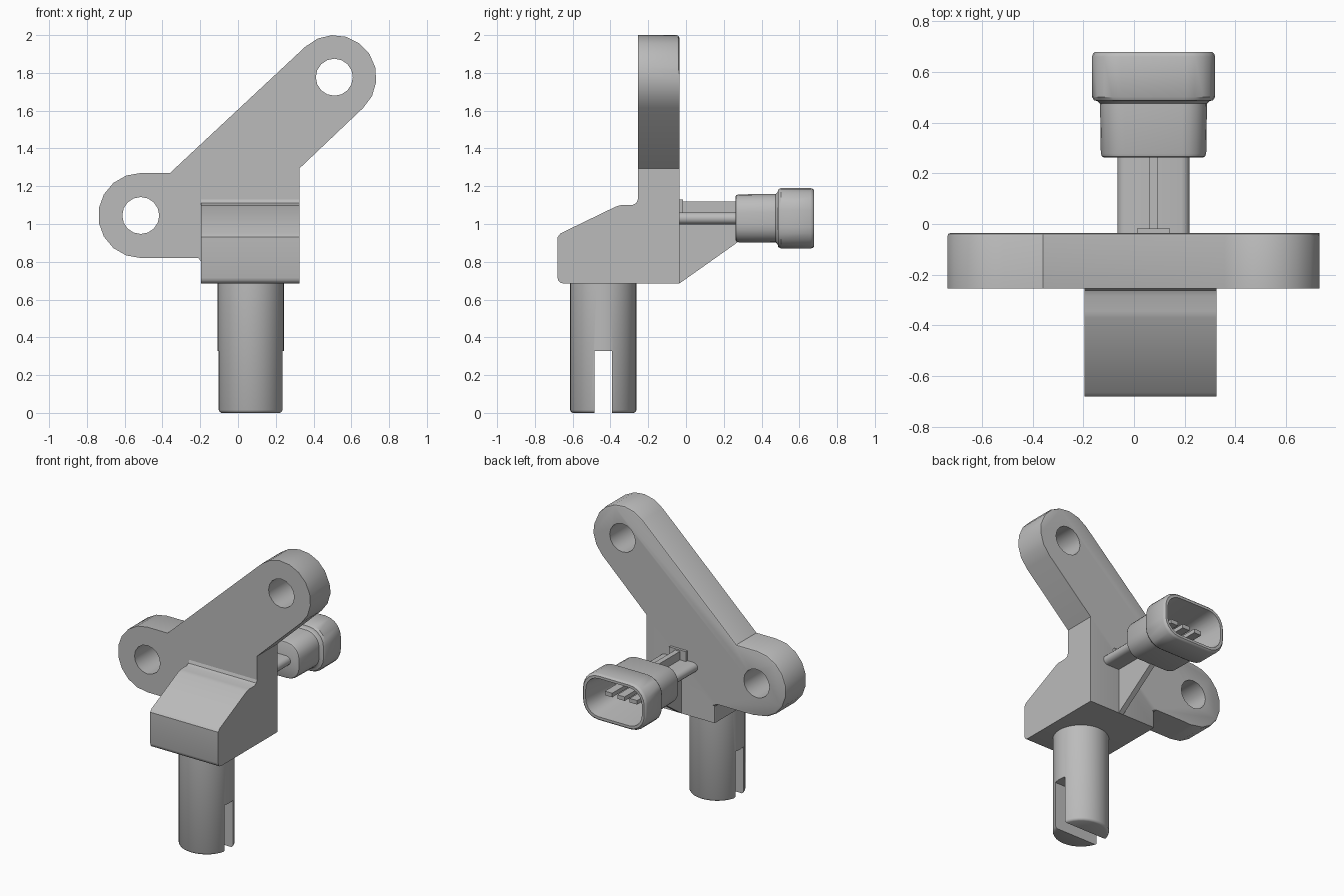
import bpy, bmesh, math
from mathutils import Vector

if "Cube" in bpy.data.objects:
    bpy.data.objects.remove(bpy.data.objects["Cube"], do_unlink=True)

grey = bpy.data.materials.new("plain grey")
grey.use_nodes = True
GREY = (0.5, 0.5, 0.5, 1)
grey.diffuse_color = GREY
grey.node_tree.nodes["Principled BSDF"].inputs["Base Color"].default_value = GREY


def finish(name, bm, smooth=True):
    bmesh.ops.recalc_face_normals(bm, faces=bm.faces)
    mesh = bpy.data.meshes.new(name)
    bm.to_mesh(mesh)
    bm.free()
    mesh.materials.append(grey)
    obj = bpy.data.objects.new(name, mesh)
    bpy.context.collection.objects.link(obj)
    bpy.ops.object.select_all(action='DESELECT')
    obj.select_set(True)
    bpy.context.view_layer.objects.active = obj
    if smooth:
        bpy.ops.object.shade_smooth_by_angle(angle=math.radians(35))
    return obj


def loft(rings):
    """Skin a list of equal-length closed rings and cap both ends."""
    bm = bmesh.new()
    loops = [[bm.verts.new(p) for p in ring] for ring in rings]
    n = len(loops[0])
    for a, b in zip(loops, loops[1:]):
        for i in range(n):
            bm.faces.new((a[i], a[(i + 1) % n], b[(i + 1) % n], b[i]))
    bm.faces.new(loops[0])
    bm.faces.new(loops[-1])
    return bm


def prism(points, axis, a, b):
    """Extrude (x, z) points along y, or (y, z) points along x."""
    if axis == 'y':
        return loft([[(u, t, v) for u, v in points] for t in (a, b)])
    return loft([[(t, u, v) for u, v in points] for t in (a, b)])


def arc(cx, cz, r, start, end, steps):
    angles = [math.radians(start + (end - start) * i / steps) for i in range(steps + 1)]
    return [(cx + r * math.cos(t), cz + r * math.sin(t)) for t in angles]


def box(name, lo, hi):
    outline = [(lo[0], lo[2]), (hi[0], lo[2]), (hi[0], hi[2]), (lo[0], hi[2])]
    return finish(name, prism(outline, 'y', lo[1], hi[1]), False)


def cut(obj, cutter):
    mod = obj.modifiers.new("cut", 'BOOLEAN')
    mod.operation = 'DIFFERENCE'
    mod.solver = 'EXACT'
    mod.object = cutter
    bpy.context.view_layer.objects.active = obj
    bpy.ops.object.modifier_apply(modifier=mod.name)
    bpy.data.objects.remove(cutter, do_unlink=True)


# Mounting plate with two rounded lugs
FRONT, BACK = -0.255, -0.035
LUGS = [(0.51, 1.777), (-0.515, 1.045)]
outline = arc(*LUGS[0], 0.223, -46.5, 133.5, 9)
outline += [(-0.36, 1.27)]
outline += arc(*LUGS[1], 0.225, 90, 270, 9)
outline += [(-0.21, 0.82), (-0.195, 0.8), (-0.195, 0.685), (0.325, 0.685), (0.325, 1.294)]
bm = prism(outline, 'y', FRONT, BACK)
bm.normal_update()
bmesh.ops.recalc_face_normals(bm, faces=bm.faces)


def soft_edge(edge):
    at_back = all(abs(v.co.y - BACK) < 1e-4 for v in edge.verts)
    n = sum((f.normal for f in edge.link_faces), Vector())
    return at_back and (n.z > 0.1 or n.x < -0.1)


bmesh.ops.bevel(bm, geom=[e for e in bm.edges if soft_edge(e)],
                offset=0.014, segments=2, profile=0.5, affect='EDGES')
plate = finish("mounting_plate", bm)
for cx, cz in LUGS:
    hole = finish("hole_cutter", prism(arc(cx, cz, 0.098, 0, 337.5, 15), 'y', -0.5, 0.2))
    hole.hide_render = True
    cut(plate, hole)
plate.select_set(True)
bpy.ops.object.shade_smooth_by_angle(angle=math.radians(35))

# Sloped sensor body in front of the plate
side = [(FRONT, 0.685), (FRONT, 1.13), (-0.263, 1.11), (-0.285, 1.1), (-0.345, 1.1), (-0.37, 1.093),
        (-0.665, 0.95), (-0.68, 0.93)]
side += arc(-0.65, 0.715, 0.03, 180, 270, 3)
finish("sensor_body", prism(side, 'x', -0.195, 0.325))

# Slotted shaft hanging from the body
SX, SY = 0.067, -0.438
rings = []
for z, r in [(0, 0.162), (0.005, 0.171), (0.015, 0.176), (0.69, 0.176)]:
    rings.append([(x, y, z) for x, y in arc(SX, SY, r, 0, 348.75, 31)])
shaft = finish("slotted_shaft", loft(rings))
slot = box("slot_cutter", (-0.4, -0.485, -0.1), (0.5, -0.392, 0.328))
slot.hide_render = True
cut(shaft, slot)
shaft.select_set(True)
bpy.ops.object.shade_smooth_by_angle(angle=math.radians(35))

# Connector arm: flat bar, upright web and root flange
CX, CZ = 0.077, 1.03
bar = arc(CX + 0.11, CZ, 0.032, -90, 90, 6) + arc(CX - 0.11, CZ, 0.032, 90, 270, 6)
finish("arm_bar", prism(bar, 'y', BACK - 0.01, 0.28))
web = [(BACK, 0.685), (0.28, 0.908), (0.28, 1.12), (BACK, 1.12)]
finish("arm_web", prism(web, 'x', CX - 0.018, CX + 0.018), False)
box("arm_root_flange", (CX - 0.065, BACK - 0.01, 1.03), (CX + 0.065, -0.017, 1.13))


# Hollow two-step connector housing
def rounded_ring(y, hx, hz):
    r = min(0.115, hz * 0.75)
    pts = []
    for sx, sz, start in [(1, 1, 0), (-1, 1, 90), (-1, -1, 180), (1, -1, 270)]:
        pts += arc(CX + sx * (hx - r), CZ + sz * (hz - r), r, start, start + 90, 5)
    return [(x, y, z) for x, z in pts]


steps = [(0.262, 0.195, 0.115), (0.266, 0.203, 0.123), (0.278, 0.208, 0.127),
         (0.475, 0.211, 0.129), (0.485, 0.222, 0.139), (0.488, 0.235, 0.152),
         (0.502, 0.243, 0.16), (0.66, 0.243, 0.16), (0.672, 0.239, 0.156),
         (0.678, 0.232, 0.149), (0.678, 0.215, 0.132), (0.4, 0.185, 0.105)]
finish("connector_housing", loft([rounded_ring(*s) for s in steps]))

# Three contact blades inside the housing
for i in (-1, 0, 1):
    x = CX + i * 0.095
    box("contact_blade", (x - 0.028, 0.39, CZ - 0.014), (x + 0.028, 0.6, CZ + 0.014))
